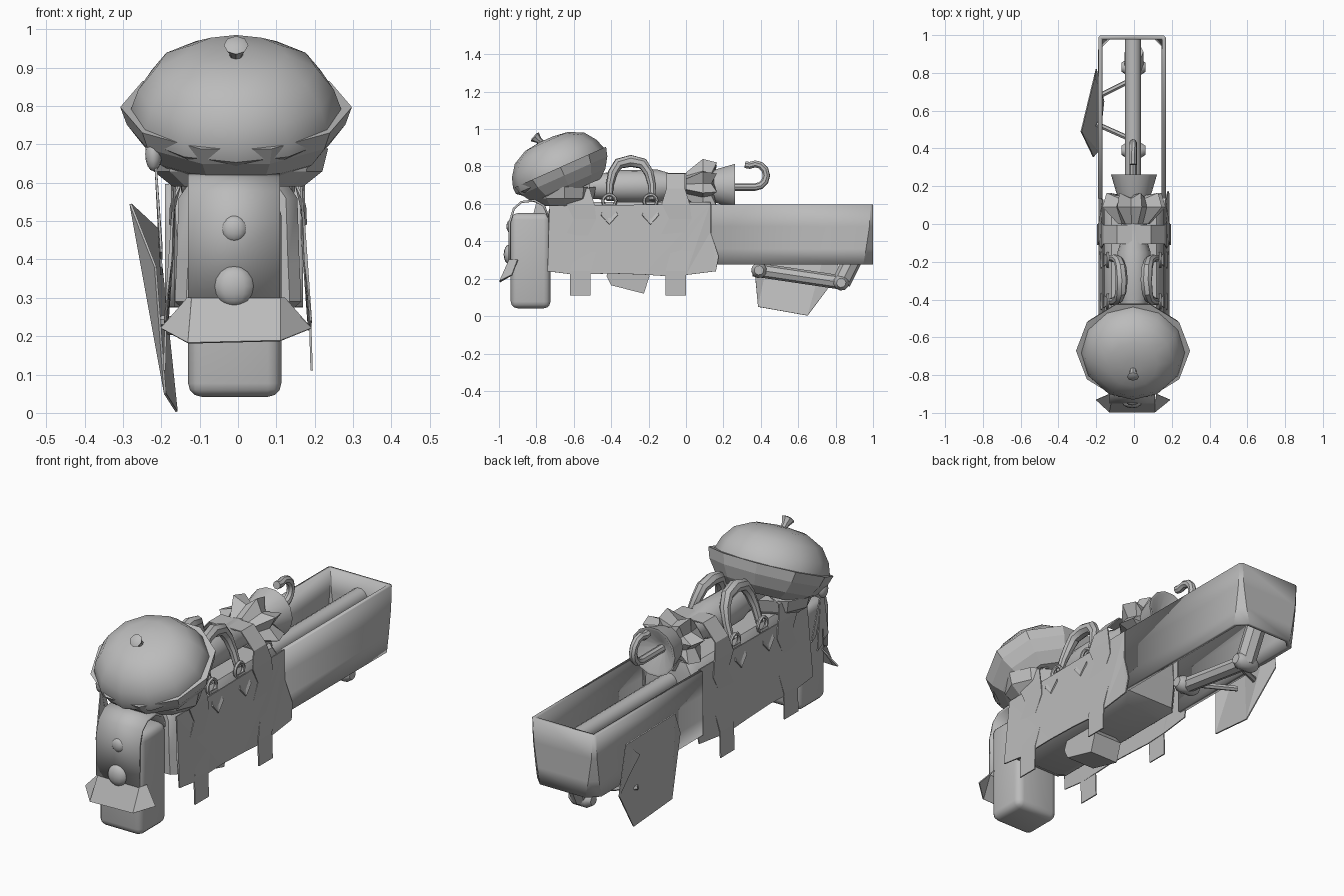
import bpy, bmesh, math
from mathutils import Vector, Matrix

if "Cube" in bpy.data.objects:
    bpy.data.objects.remove(bpy.data.objects["Cube"])

grey = bpy.data.materials.new("plain_grey")
grey.diffuse_color = (0.5, 0.5, 0.5, 1)
grey.use_nodes = True
grey.node_tree.nodes["Principled BSDF"].inputs["Base Color"].default_value = grey.diffuse_color


def finish(name, bm, smooth=True, thick=0):
    bmesh.ops.recalc_face_normals(bm, faces=bm.faces)
    me = bpy.data.meshes.new(name)
    bm.to_mesh(me)
    bm.free()
    me.materials.append(grey)
    ob = bpy.data.objects.new(name, me)
    bpy.context.collection.objects.link(ob)
    if thick:
        m = ob.modifiers.new("thickness", 'SOLIDIFY')
        m.thickness, m.offset = thick, 0
    if smooth:
        bpy.ops.object.select_all(action='DESELECT')
        ob.select_set(True)
        bpy.context.view_layer.objects.active = ob
        bpy.ops.object.shade_smooth_by_angle(angle=math.radians(40))
    return ob


def loft(name, rings, caps=True, closed=True, **kw):
    bm = bmesh.new()
    vs = [[bm.verts.new(p) for p in r] for r in rings]
    n = len(vs[0])
    for a, b in zip(vs, vs[1:]):
        for i in range(n if closed else n - 1):
            j = (i + 1) % n
            bm.faces.new((a[i], a[j], b[j], b[i]))
    if caps and closed:
        bm.faces.new(vs[0])
        bm.faces.new(vs[-1])
    return finish(name, bm, **kw)


def box(name, lo, hi, bevel=0, seg=3):
    bm = bmesh.new()
    lo, hi = Vector(lo), Vector(hi)
    mat = Matrix.Translation((lo + hi) / 2) @ Matrix.Diagonal((*(hi - lo), 1))
    bmesh.ops.create_cube(bm, size=1, matrix=mat)
    if bevel:
        bmesh.ops.bevel(bm, geom=bm.edges[:], offset=bevel, segments=seg,
                        affect='EDGES', profile=0.5)
    return finish(name, bm)


def ball(name, c, r):
    bm = bmesh.new()
    mat = Matrix.Translation(c) @ Matrix.Diagonal((*r, 1))
    bmesh.ops.create_uvsphere(bm, u_segments=12, v_segments=8, radius=1, matrix=mat)
    return finish(name, bm)


def tube(name, pts, radius, sides=8):
    pts = [Vector(p) for p in pts]
    rings, side = [], None
    for i, p in enumerate(pts):
        r = radius[i] if isinstance(radius, list) else radius
        t = (pts[min(i + 1, len(pts) - 1)] - pts[max(i - 1, 0)]).normalized()
        if side is None:
            side = t.orthogonal().normalized()
        side = (side - t * side.dot(t)).normalized()
        up = t.cross(side)
        rings.append([p + r * (math.cos(a) * side + math.sin(a) * up)
                      for a in (k * math.tau / sides for k in range(sides))])
    return loft(name, rings)


def turned(name, prof, mat, sides=12, **kw):
    """Profile of (radius, height) spun about the local z axis."""
    return loft(name, [[mat @ Vector((r * math.cos(k * math.tau / sides),
                                      r * math.sin(k * math.tau / sides), h))
                        for k in range(sides)] for r, h in prof], **kw)


def chamfered(hw, y0, y1, z, c):
    return [(-hw, y0 + c, z), (-hw + c, y0, z), (hw - c, y0, z), (hw, y0 + c, z),
            (hw, y1 - c, z), (hw - c, y1, z), (-hw + c, y1, z), (-hw, y1 - c, z)]


def sheet(name, pts):
    bm = bmesh.new()
    f = bm.faces.new([bm.verts.new(p) for p in pts])
    bmesh.ops.triangulate(bm, faces=[f])
    return finish(name, bm, smooth=False, thick=0.006)


# Tilted cap with flared rim and stem
cap = Matrix.Translation((-0.005, -0.67, 0.765)) @ Matrix.Rotation(math.radians(24), 4, 'X')
turned("cap_crown", [(0.24, -0.03), (0.272, -0.005), (0.274, 0.03), (0.255, 0.085), (0.21, 0.145),
                     (0.13, 0.185), (0.04, 0.196)], cap @ Matrix.Diagonal((1, 0.97, 1, 1)))
turned("cap_rim", [(0.302, 0.03), (0.285, -0.02), (0.245, -0.075), (0.19, -0.115)],
       cap @ Matrix.Translation((0, 0.012, 0)) @ Matrix.Diagonal((1, 0.93, 1, 1)),
       sides=10, smooth=False)
turned("cap_stem", [(0.016, -0.02), (0.018, 0.03), (0.032, 0.058), (0.02, 0.064)],
       Matrix.Translation((-0.005, -0.765, 0.92)) @ Matrix.Rotation(math.radians(48), 4, 'X'),
       sides=8)
# Soft collar under the cap
turned("cap_lining", [(0.235, 0.69), (0.22, 0.63), (0.17, 0.59)],
       Matrix.Translation((0, -0.65, 0)) @ Matrix.Diagonal((1, 0.75, 1, 1)), sides=10, smooth=False)

# Front canister with strap, knobs and flared pocket
box("canister", (-0.13, -0.937, 0.042), (0.113, -0.725, 0.55), 0.035)
loft("canister_strap", [[(x, y, z) for y, z in
     [(-0.944, 0.3), (-0.943, 0.5), (-0.92, 0.575), (-0.88, 0.61), (-0.81, 0.618),
      (-0.76, 0.59), (-0.735, 0.53)]] for x in (-0.13, 0.11)], closed=False, thick=0.012)
ball("upper_knob", (-0.01, -0.94, 0.48), (0.035, 0.02, 0.035))
ball("lower_knob", (-0.01, -0.945, 0.33), (0.053, 0.03, 0.053))
loft("front_pocket", [
    [(-0.13, -0.90, 0.30), (-0.12, -0.945, 0.30), (0.11, -0.945, 0.30), (0.12, -0.90, 0.30)],
    [(-0.2, -0.93, 0.22), (-0.13, -0.995, 0.182), (0.11, -0.995, 0.188), (0.19, -0.93, 0.22)]],
    closed=False, smooth=False, thick=0.006)

# Draped bag body
loft("bag_body", [chamfered(*s, 0.03) for s in [
    (0.13, -0.68, 0.06, 0.26), (0.165, -0.735, 0.12, 0.29), (0.16, -0.735, 0.14, 0.4),
    (0.155, -0.735, 0.14, 0.56), (0.12, -0.72, 0.13, 0.61)]])
# Slanted foot under the bag
loft("bag_foot", [[(x, -0.425, 0.215), (x, -0.4, 0.165), (x, -0.225, 0.12), (x, -0.195, 0.215),
                   (x, -0.25, 0.28), (x, -0.4, 0.28)] for x in (-0.08, 0.08)], smooth=False)
for s, side in ((-1, "left"), (1, "right")):
    # Ragged side cloth
    sheet(side + "_side_cloth", [(s * x, y, z) for x, y, z in [
        (0.165, -0.73, 0.59), (0.172, -0.735, 0.4), (0.19, -0.74, 0.24), (0.188, -0.6, 0.222),
        (0.185, -0.4, 0.228), (0.186, -0.23, 0.222), (0.185, -0.12, 0.215), (0.185, 0.0, 0.22),
        (0.185, 0.16, 0.24), (0.18, 0.175, 0.32), (0.168, 0.13, 0.45), (0.165, 0.13, 0.6)]])

# Hanging straps that cross the bag
for name, y, top in (("front_strap", -0.565, 0.72), ("rear_strap", -0.055, 0.765)):
    half = [(0.192, 0.11, 0, 0.055), (0.188, 0.24, 0, 0.055), (0.178, 0.35, 0.03, 0.055),
            (0.174, 0.42, -0.025, 0.06), (0.172, 0.52, 0.025, 0.06), (0.172, 0.6, 0.0, 0.075),
            (0.16, 0.68, 0, 0.05), (0.09, top - 0.005, 0, 0.05)]
    path = half + [(-x, z, d, w) for x, z, d, w in reversed(half)]
    loft(name, [[(x, y + d - w, z), (x, y + d + w, z)] for x, z, d, w in path],
         closed=False, smooth=False, thick=0.006)

# Rolled umbrella: roll, ruffle, flared end, hook
along = Matrix.Translation((0, 0, 0.695)) @ Matrix.Rotation(math.radians(-90), 4, 'X')
turned("umbrella_roll", [(0.05, -0.62), (0.065, -0.58), (0.072, -0.42), (0.085, -0.37),
                         (0.088, -0.15), (0.07, -0.09), (0.07, 0.02)], along, sides=16)
star = []
for y, a, b, lean in ((0.0, 0.075, 0.068, 0), (0.09, 0.15, 0.1, 0.0),
                      (0.135, 0.13, 0.085, 0.03), (0.15, 0.08, 0.075, 0.0)):
    star.append([(1.15 * r * math.cos(t), y + (lean if k % 2 else 0), 0.695 + r * math.sin(t))
                 for k in range(16) for r in [a if k % 2 else b]
                 for t in [k * math.tau / 16 + 0.15]])
loft("umbrella_ruffle", star, smooth=False)
turned("umbrella_end", [(0.075, 0.12), (0.095, 0.17), (0.122, 0.262), (0.11, 0.262), (0.03, 0.2)],
       along, sides=14)
hook = [(-0.005, 0.2, 0.69), (-0.005, 0.37, 0.69)]
hook += [(-0.005, 0.37 + 0.06 * math.cos(a), 0.752 + 0.062 * math.sin(a))
         for a in (math.radians(d) for d in range(-60, 121, 30))]
hook += [(-0.005, 0.315, 0.81)]
tube("umbrella_hook", hook, 0.02)

# Carrying handles with rings
arch = [(0.125, -0.41, 0.62), (0.1, -0.408, 0.7), (0.08, -0.393, 0.765), (0.07, -0.36, 0.815),
        (0.065, -0.295, 0.83), (0.07, -0.23, 0.815), (0.08, -0.197, 0.765),
        (0.1, -0.182, 0.7), (0.125, -0.18, 0.62)]
girth = [0.018, 0.021, 0.026, 0.03, 0.032, 0.03, 0.026, 0.021, 0.018]
for s, side in ((-1, "left"), (1, "right")):
    tube(side + "_handle", [(s * x, y, z) for x, y, z in arch], girth)
    for y, e in ((-0.41, "front"), (-0.19, "rear")):
        tube(f"{side}_{e}_ring", [(s * 0.14, y + 0.035 * math.cos(a), 0.615 + 0.035 * math.sin(a))
             for a in (k * math.tau / 12 for k in range(13))], 0.009, 6)
        sheet(f"{side}_{e}_tab", [(s * x, y + dy, z) for x, dy, z in [
            (0.15, -0.025, 0.6), (0.15, 0.025, 0.6), (0.175, 0.045, 0.54),
            (0.177, 0.0, 0.49), (0.175, -0.045, 0.54)]])

# Rear open frame: U-shaped wall with lower corners cut back, and centre bar
cx, hw, y0, y1 = -0.01, 0.168, 0.135, 0.988
loft("open_frame", [[(cx + hw, y0, z), (cx + hw, y1 - c, z), (cx + hw - c, y1, z),
                     (cx - hw + c, y1, z), (cx - hw, y1 - c, z), (cx - hw, y0, z)]
                    for z, c in ((0.597, 0.006), (0.48, 0.012), (0.36, 0.03), (0.276, 0.045))],
     closed=False, thick=0.024)
tube("centre_bar", [(-0.005, 0.1, 0.5), (-0.005, 0.985, 0.5)], 0.043, 12)

# Folding linkage beneath the frame
tube("lower_link", [(0, 0.36, 0.25), (0, 0.83, 0.18)], 0.038)
tube("upper_link", [(0, 0.83, 0.18), (0, 0.91, 0.34)], 0.05)
for i, (y, z) in enumerate(((0.39, 0.245), (0.83, 0.178))):
    tube(f"link_pin_{i + 1}", [(-0.065, y, z), (-0.04, y, z), (0.035, y, z), (0.06, y, z)],
         [0.025, 0.042, 0.042, 0.025], 10)
tube("board_brace_rear", [(-0.02, 0.76, 0.2), (-0.2, 0.67, 0.22)], 0.014, 6)
tube("board_brace_front", [(-0.02, 0.45, 0.23), (-0.2, 0.53, 0.24)], 0.014, 6)

# Crooked side board
sheet("side_board", [(-0.28, 0.49, 0.545), (-0.215, 0.355, 0.38), (-0.19, 0.385, 0.05),
                     (-0.16, 0.65, 0.003), (-0.2, 0.82, 0.23), (-0.225, 0.69, 0.40),
                     (-0.21, 0.78, 0.48)])

# Knot and trailing ribbons beside the cap
ball("ribbon_knot", (-0.22, -0.78, 0.675), (0.022, 0.03, 0.045))
for i, (y, z) in enumerate(((-0.83, 0.4), (-0.78, 0.36), (-0.73, 0.42))):
    sheet(f"ribbon_{i + 1}", [(-0.215, -0.79, 0.65), (-0.215, -0.765, 0.65),
                              (-0.2, y + 0.018, z), (-0.2, y - 0.018, z + 0.02)])
